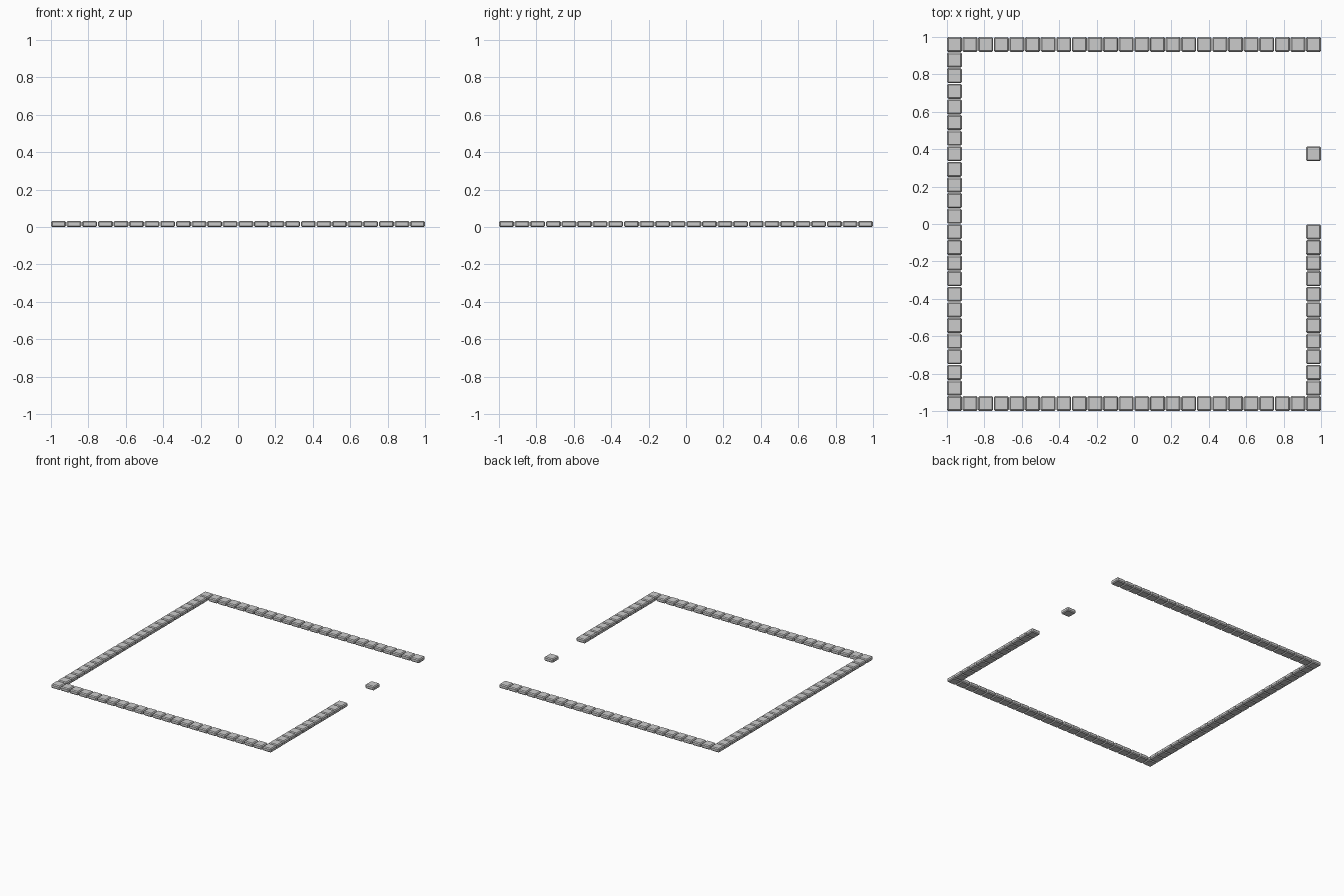
import bpy, bmesh

if "Cube" in bpy.data.objects:
    bpy.data.objects.remove(bpy.data.objects["Cube"])

COUNT = 24                                # tiles per side
SIZE, HEIGHT, BEVEL = 0.08, 0.033, 0.007
STEP = (2 - SIZE) / (COUNT - 1)
LAST = COUNT - 1


def tile_mesh():
    """One flat paving block with chamfered edges, standing on z = 0."""
    bm = bmesh.new()
    bmesh.ops.create_cube(bm, size=1)
    bmesh.ops.scale(bm, verts=bm.verts, vec=(SIZE, SIZE, HEIGHT))
    bmesh.ops.translate(bm, verts=bm.verts, vec=(0, 0, HEIGHT / 2))
    bmesh.ops.bevel(bm, geom=bm.edges[:], offset=BEVEL, segments=1,
                    profile=0.5, affect='EDGES')
    mesh = bpy.data.meshes.new("paving_block")
    bm.to_mesh(mesh)
    bm.free()
    return mesh


block = tile_mesh()


def place(name, col, row):
    ob = bpy.data.objects.new(name, block)
    ob.location = (-1 + SIZE / 2 + col * STEP, -1 + SIZE / 2 + row * STEP, 0)
    bpy.context.collection.objects.link(ob)


# full front and back rows, corners included
for i in range(COUNT):
    place("front_block", i, 0)
    place("back_block", i, LAST)

# full left side between the rows
for i in range(1, LAST):
    place("left_block", 0, i)

# right side: front half, then a lone block in the opening
for i in range(1, COUNT // 2):
    place("right_block", LAST, i)
place("lone_block", LAST, 16)
